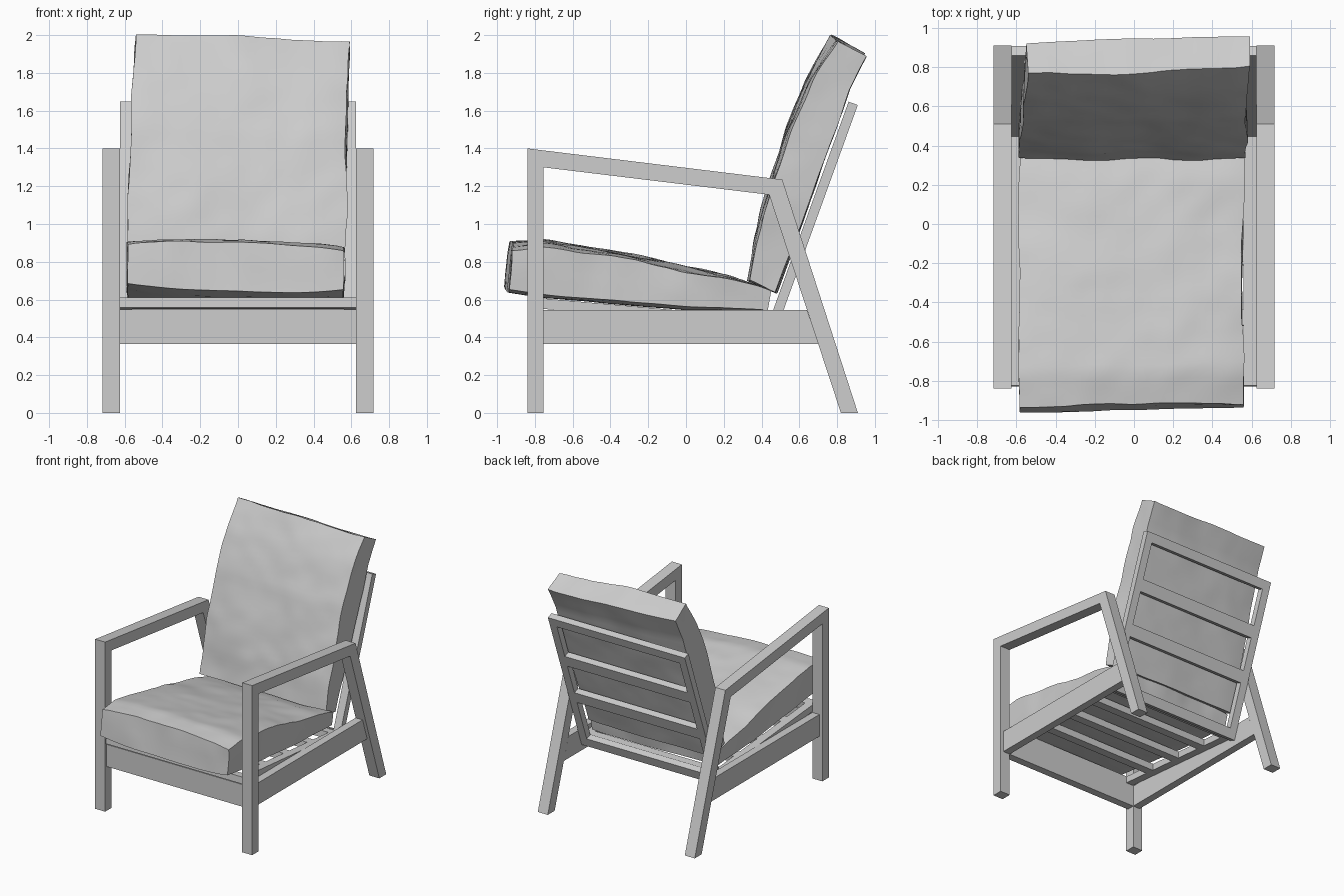
import bpy, bmesh, math
from mathutils import Vector, noise

if "Cube" in bpy.data.objects:
    bpy.data.objects.remove(bpy.data.objects["Cube"])

grey = bpy.data.materials.new("light_grey")
grey.diffuse_color = (0.61, 0.61, 0.61, 1)
grey.use_nodes = True
grey.node_tree.nodes["Principled BSDF"].inputs["Base Color"].default_value = grey.diffuse_color


def finish(name, bm):
    bmesh.ops.recalc_face_normals(bm, faces=bm.faces)
    mesh = bpy.data.meshes.new(name)
    bm.to_mesh(mesh)
    bm.free()
    mesh.materials.append(grey)
    obj = bpy.data.objects.new(name, mesh)
    bpy.context.collection.objects.link(obj)
    return obj


def prism(name, outline, x0, x1):
    """Extrude a (y, z) outline from x0 to x1."""
    bm = bmesh.new()
    face = bm.faces.new([bm.verts.new((x0, y, z)) for y, z in outline])
    ext = bmesh.ops.extrude_face_region(bm, geom=[face])["geom"]
    bmesh.ops.translate(bm, vec=(x1 - x0, 0, 0),
                        verts=[v for v in ext if isinstance(v, bmesh.types.BMVert)])
    return finish(name, bm)


def rect(y0, y1, z0, z1):
    return [(y0, z0), (y1, z0), (y1, z1), (y0, z1)]


def tilted_frame(name, base, slope, thick, length, bars):
    """Ladder frame: two stiles and crossbars, from base along slope."""
    base, along = Vector(base), Vector(slope).normalized()
    depth = Vector((along.y, -along.x)) * thick

    def strip(s0, s1):
        a, b = base + along * s0, base + along * s1
        return [tuple(p) for p in (a, b, b + depth, a + depth)]

    for tag, sx in (("left", -1), ("right", 1)):
        prism(f"{name}_stile_{tag}", strip(0, length), sx * 0.56, sx * 0.625)
    for i, (s0, s1) in enumerate(bars):
        prism(f"{name}_crossbar_{i + 1}", strip(s0, s1), -0.56, 0.56)


# Armrest frames with seat side rails between the legs
side_outline = [(-0.84, 0), (-0.84, 1.40), (0.51, 1.235), (0.91, 0),
                (0.82, 0), (0.44, 1.155), (-0.755, 1.30), (-0.755, 0)]
for tag, sx in (("left", -1), ("right", 1)):
    prism("arm_frame_" + tag, side_outline, sx * 0.626, sx * 0.717)
    prism("side_rail_" + tag, [(-0.755, 0.365), (0.70, 0.365), (0.64, 0.545), (-0.755, 0.545)],
          sx * 0.626, sx * 0.69)

# Front rail between the front legs
prism("front_rail", rect(-0.82, -0.755, 0.365, 0.548), -0.626, 0.626)

# Sloping seat frame and reclined back frame
tilted_frame("seat_frame", (-0.825, 0.612), (1, -0.088), 0.055, 1.28,
             [(0, 0.07), (0.31, 0.39), (0.62, 0.70), (0.93, 1.01), (1.21, 1.28)])
tilted_frame("back_frame", (0.42, 0.43), (0.40, 1.105), 0.052, 1.295,
             [(0, 0.08), (0.45, 0.55), (0.82, 0.92), (1.22, 1.295)])


def resample(points, n):
    """Even points along a polyline."""
    pts = [Vector(p) for p in points]
    lens = [(b - a).length for a, b in zip(pts, pts[1:])]
    out = []
    for i in range(n + 1):
        d, k = sum(lens) * i / n, 0
        while k < len(lens) - 1 and d > lens[k]:
            d -= lens[k]
            k += 1
        out.append(pts[k].lerp(pts[k + 1], min(d / lens[k], 1)))
    return out


def cushion(name, outer, inner, x_range, skew, crown, lump, nx=28, n=34, layers=4):
    """Lumpy slab between an outer and an inner (y, z) curve.
    x_range(v) gives the sides at v along the curve, skew(x, v) a (y, z) shift,
    crown thins the slab towards its sides."""
    a, b = resample(outer, n), resample(inner, n)
    bm = bmesh.new()
    grid = {}
    for i in range(nx + 1):
        thin = 1 - crown * abs(2 * i / nx - 1) ** 4
        for j in range(n + 1):
            x0, x1 = x_range(j / n)
            x = x0 + (x1 - x0) * i / nx
            for k in range(layers + 1):
                if 0 < i < nx and 0 < j < n and 0 < k < layers:
                    continue
                y, z = a[j].lerp(b[j], 0.5 + (k / layers - 0.5) * thin)
                p = Vector((x, y, z))
                w = noise.noise_vector(p * 3.2) * lump + noise.noise_vector(p * 8) * lump * 0.35
                dy, dz = skew(x, j / n)
                grid[i, j, k] = bm.verts.new(p + w * (1 - 0.6 * k / layers) + Vector((0, dy, dz)))

    def quad(*keys):
        bm.faces.new([grid[q] for q in keys])

    for i in range(nx):
        for j in range(n):
            for k in (0, layers):
                quad((i, j, k), (i + 1, j, k), (i + 1, j + 1, k), (i, j + 1, k))
    for k in range(layers):
        for i in range(nx):
            for j in (0, n):
                quad((i, j, k), (i + 1, j, k), (i + 1, j, k + 1), (i, j, k + 1))
        for j in range(n):
            for i in (0, nx):
                quad((i, j, k), (i, j + 1, k), (i, j + 1, k + 1), (i, j, k + 1))
    obj = finish(name, bm)
    bpy.context.view_layer.objects.active = obj
    obj.select_set(True)
    bpy.ops.object.shade_smooth_by_angle(angle=math.radians(40))
    obj.select_set(False)
    return obj


# Seat cushion, thick at the front and resting on the seat frame
cushion("seat_cushion",
        [(-0.92, 0.90), (-0.75, 0.91), (-0.40, 0.86), (0.0, 0.77), (0.25, 0.715), (0.44, 0.655)],
        [(-0.95, 0.645), (-0.75, 0.615), (-0.40, 0.58), (0.0, 0.547), (0.25, 0.54), (0.42, 0.535)],
        lambda v: (-0.585, 0.555),
        lambda x, v: (0.02 * x, -0.03 * x * (1 - v)), 0.18, 0.016)

# Back cushion, leaning on the back frame
cushion("back_cushion",
        [(0.325, 0.70), (0.37, 0.93), (0.44, 1.20), (0.53, 1.50), (0.66, 1.80), (0.775, 1.99)],
        [(0.48, 0.635), (0.61, 0.99), (0.70, 1.25), (0.79, 1.50), (0.86, 1.72), (0.945, 1.90)],
        lambda v: (-0.59 + 0.04 * v, 0.56 + 0.03 * v),
        lambda x, v: (0.03 * x * v, -0.025 * x * v), 0.1, 0.016)
